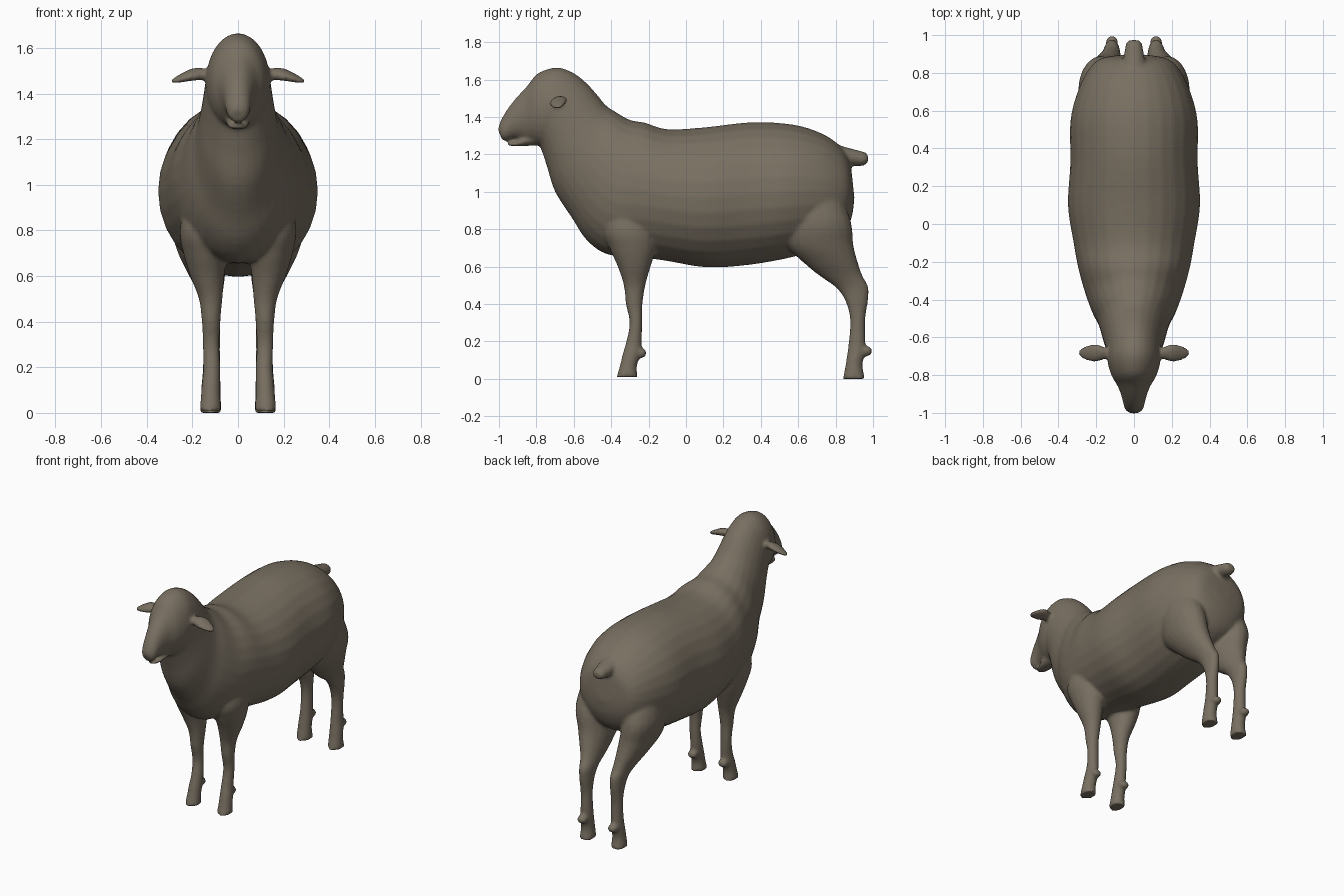
import bpy, bmesh, math
from mathutils import Vector

bm = bmesh.new()


def smooth_rows(rows, steps=4):
    """Catmull-Rom interpolation between cross-section rows."""
    out = []
    for i in range(len(rows) - 1):
        a, b, c, d = (rows[max(0, min(len(rows) - 1, i + k))] for k in (-1, 0, 1, 2))
        for s in range(steps):
            t = s / steps
            out.append([0.5 * (2*q + (r-p)*t + (2*p-5*q+4*r-s2)*t*t + (3*q-p-3*r+s2)*t**3)
                        for p, q, r, s2 in zip(a, b, c, d)])
    return out + [list(rows[-1])]


def loft(rings, sides=28):
    """Closed skin through elliptical rings of (centre, axis u, axis v)."""
    loops = []
    for c, u, v in rings:
        loops.append([bm.verts.new(c + u * math.cos(2*math.pi*k/sides) + v * math.sin(2*math.pi*k/sides))
                      for k in range(sides)])
    faces = [bm.faces.new(loops[0]), bm.faces.new(loops[-1][::-1])]
    for a, b in zip(loops, loops[1:]):
        for k in range(sides):
            j = (k + 1) % sides
            faces.append(bm.faces.new((a[j], a[k], b[k], b[j])))
    bmesh.ops.recalc_face_normals(bm, faces=faces)


def trunk(rows):
    """Rows: top y, top z, bottom y, bottom z, half width."""
    rings = []
    for ty, tz, by, bz, w in smooth_rows(rows):
        top, bot = Vector((0, ty, tz)), Vector((0, by, bz))
        rings.append(((top + bot) / 2, Vector((w, 0, 0)), (top - bot) / 2))
    loft(rings)


def leg(rows, side):
    """Rows: z, x, y, x radius, y radius."""
    loft([(Vector((side * x, y, z)), Vector((rx, 0, 0)), Vector((0, ry, 0)))
          for z, x, y, rx, ry in smooth_rows(rows)], 20)


def blob(centre, radii):
    """Small rounded lump."""
    vs = bmesh.ops.create_uvsphere(bm, u_segments=16, v_segments=10, radius=1)["verts"]
    for v in vs:
        v.co = Vector(centre) + Vector((v.co.x*radii[0], v.co.y*radii[1], v.co.z*radii[2]))


# Trunk, neck and head in one sweep from rump to nose
trunk([(.885, 1.11, .90, .97, .06), (.87, 1.18, .885, .86, .17), (.82, 1.25, .83, .76, .235),
       (.72, 1.315, .70, .69, .295), (.57, 1.36, .52, .64, .337), (.35, 1.372, .30, .605, .337),
       (.1, 1.345, .1, .597, .35), (-.1, 1.335, -.1, .63, .32), (-.22, 1.37, -.25, .65, .295),
       (-.30, 1.385, -.42, .665, .26), (-.38, 1.43, -.53, .74, .225), (-.43, 1.465, -.61, .86, .19),
       (-.48, 1.525, -.70, 1.0, .168), (-.53, 1.58, -.745, 1.14, .153), (-.60, 1.635, -.78, 1.24, .142),
       (-.69, 1.665, -.80, 1.25, .137), (-.79, 1.635, -.83, 1.262, .115), (-.85, 1.565, -.86, 1.27, .088),
       (-.91, 1.50, -.89, 1.283, .07), (-.96, 1.435, -.925, 1.285, .058), (-.995, 1.37, -.955, 1.275, .05),
       (-1.005, 1.33, -.98, 1.272, .032)])

# Lower jaw
trunk([(-.78, 1.33, -.77, 1.25, .05), (-.86, 1.30, -.85, 1.245, .052),
       (-.91, 1.268, -.91, 1.243, .042), (-.955, 1.264, -.955, 1.247, .022)])

# Tail
trunk([(.78, 1.26, .80, 1.12, .07), (.87, 1.235, .87, 1.14, .058), (.92, 1.222, .91, 1.138, .05),
       (.96, 1.21, .95, 1.14, .043), (.975, 1.19, .972, 1.155, .028)])

FRONT_LEG = [(.95, .15, -.30, .08, .10), (.80, .155, -.30, .10, .14), (.70, .145, -.285, .095, .125),
             (.60, .135, -.277, .075, .088), (.50, .12, -.275, .052, .058), (.40, .118, -.277, .041, .045),
             (.30, .118, -.268, .037, .034), (.20, .115, -.278, .037, .042), (.13, .118, -.292, .041, .048),
             (.07, .12, -.308, .043, .046), (.01, .121, -.315, .049, .057)]
HIND_LEG = [(1.05, .16, .68, .10, .12), (.85, .18, .71, .115, .17), (.72, .16, .715, .11, .18),
            (.62, .14, .775, .085, .145), (.55, .125, .83, .062, .115), (.49, .118, .888, .047, .088),
            (.42, .117, .912, .041, .062), (.32, .116, .918, .037, .041), (.20, .116, .915, .038, .045),
            (.13, .118, .908, .042, .047), (.07, .119, .898, .044, .046), (0, .12, .898, .049, .06)]

for s in (-1, 1):
    leg(FRONT_LEG, s)
    leg(HIND_LEG, s)
    # Dewclaws
    blob((s * .116, -.238, .138), (.034, .028, .028))
    blob((s * .117, .962, .148), (.034, .036, .028))
    # Ears: flat drooping leaves
    ear = [(.10, 1.475, .022, .022), (.15, 1.485, .03, .026), (.20, 1.483, .048, .026),
           (.25, 1.468, .04, .018), (.28, 1.457, .025, .012), (.295, 1.452, .008, .007)]
    loft([(Vector((s * x, -.683, z)), Vector((0, ry, .2 * ry)), Vector((0, 0, rz)))
          for x, z, ry, rz in smooth_rows(ear)], 16)
    # Brow and eye bulge
    blob((s * .098, -.765, 1.49), (.022, .035, .025))

# One continuous skin over all the parts
mesh = bpy.data.meshes.new("sheep_body")
bm.to_mesh(mesh)
bm.free()
body = bpy.data.objects.new("sheep_body", mesh)
bpy.context.collection.objects.link(body)

wool = bpy.data.materials.new("grey_brown_wool")
wool.diffuse_color = (0.19, 0.16, 0.12, 1)
mesh.materials.append(wool)

skin = body.modifiers.new("skin", "REMESH")
skin.mode = "VOXEL"
skin.voxel_size = 0.01
skin.use_smooth_shade = True
soften = body.modifiers.new("soften", "SMOOTH")
soften.factor = 0.5
soften.iterations = 8
